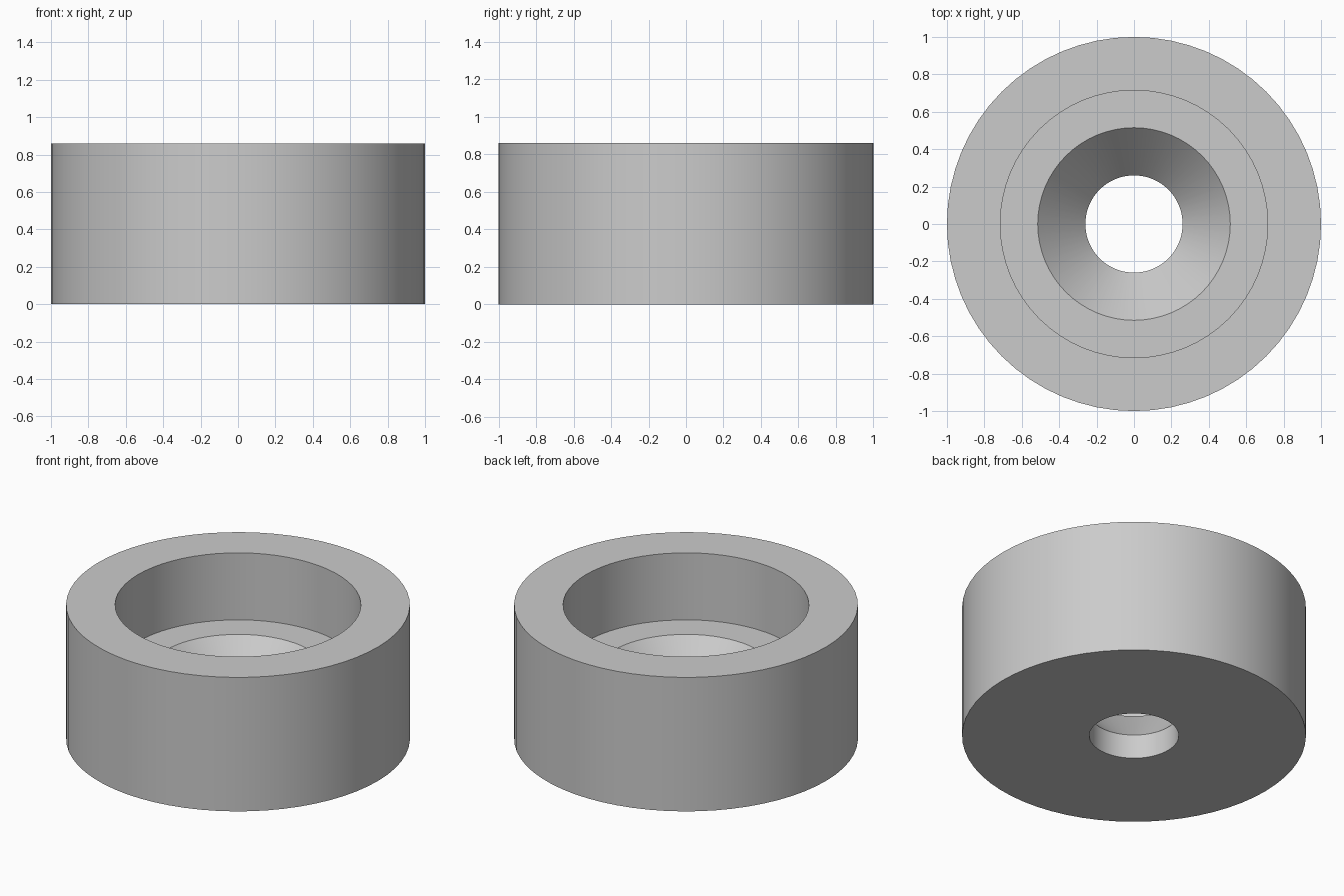
import bpy
import bmesh
import math

cube = bpy.data.objects.get("Cube")
if cube:
    bpy.data.objects.remove(cube, do_unlink=True)

SIDES = 64

# Plain grey material
grey = bpy.data.materials.new("plain grey")
grey.use_nodes = True
colour = (0.6, 0.6, 0.6, 1.0)
grey.diffuse_color = colour
grey.node_tree.nodes["Principled BSDF"].inputs["Base Color"].default_value = colour

# Cross-section (radius, height): outer wall, rim, recess, countersink, through hole
profile = [
    (1.0, 0.0), (1.0, 0.86),
    (0.715, 0.86), (0.715, 0.43),
    (0.515, 0.43), (0.26, 0.155),
    (0.26, 0.0),
]

# Revolve the closed cross-section around z
bm = bmesh.new()
verts = [bm.verts.new((r, 0, z)) for r, z in profile]
edges = [bm.edges.new((a, b)) for a, b in zip(verts, verts[1:] + verts[:1])]
bmesh.ops.spin(bm, geom=verts + edges, cent=(0, 0, 0), axis=(0, 0, 1),
               angle=math.tau, steps=SIDES, use_duplicate=False)
bmesh.ops.remove_doubles(bm, verts=bm.verts, dist=0.0001)
bmesh.ops.recalc_face_normals(bm, faces=bm.faces)

mesh = bpy.data.meshes.new("countersunk_bushing")
bm.to_mesh(mesh)
bm.free()
mesh.materials.append(grey)

bushing = bpy.data.objects.new("countersunk_bushing", mesh)
bpy.context.collection.objects.link(bushing)

# Smooth round walls with crisp rims
bpy.ops.object.select_all(action="DESELECT")
bushing.select_set(True)
bpy.context.view_layer.objects.active = bushing
bpy.ops.object.shade_smooth_by_angle(angle=math.radians(30))
